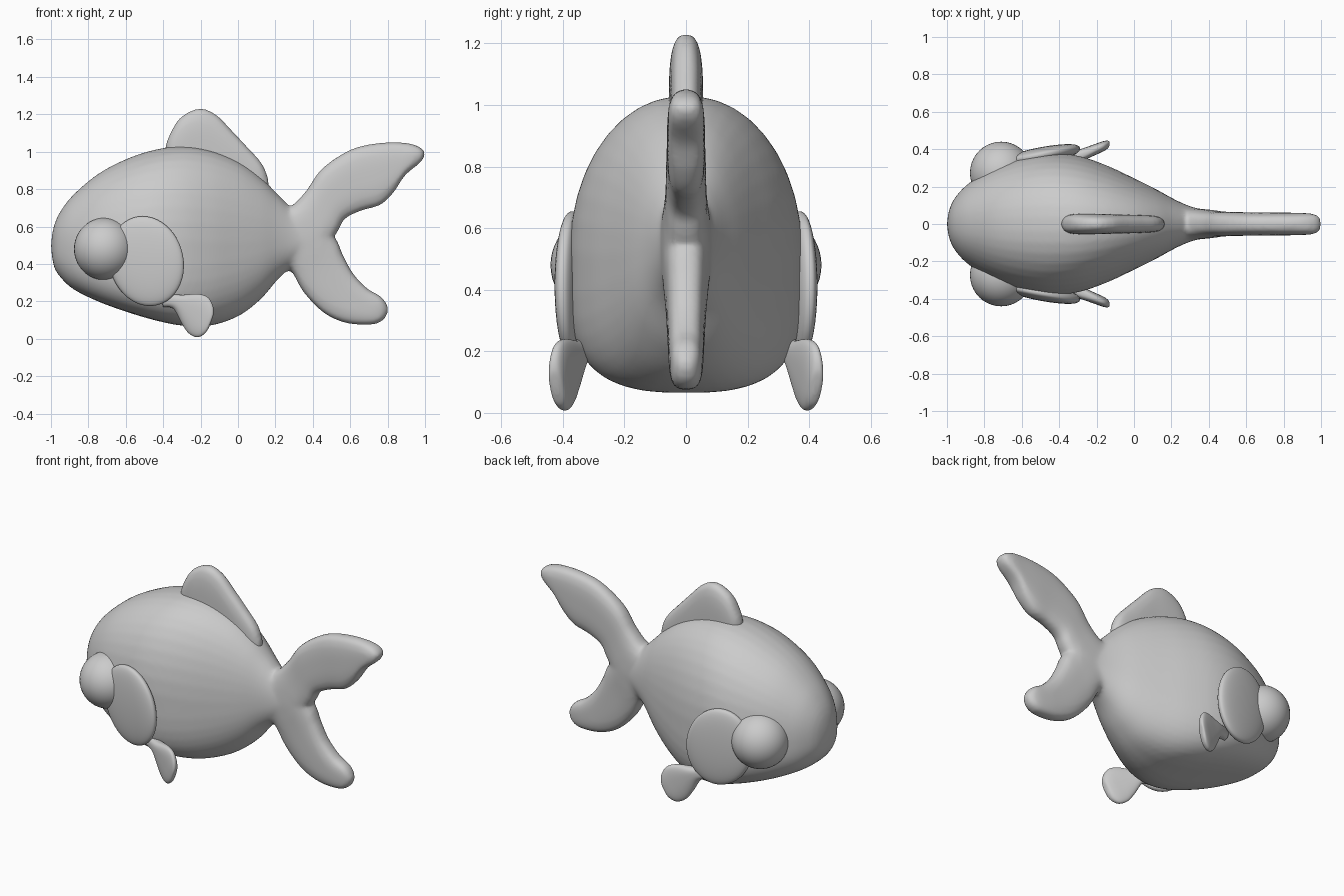
import bpy, bmesh, math
from mathutils import Vector

if "Cube" in bpy.data.objects:
    bpy.data.objects.remove(bpy.data.objects["Cube"])

SEG = 40


def catmull(a, b, c, d, t):
    return [0.5 * (2*q + (r-p)*t + (2*p-5*q+4*r-s)*t*t + (3*q-p-3*r+s)*t**3)
            for p, q, r, s in zip(a, b, c, d)]


def resample(rows, steps=6):
    out = []
    for i in range(len(rows) - 1):
        a, d = rows[max(i-1, 0)], rows[min(i+2, len(rows)-1)]
        out += [catmull(a, rows[i], rows[i+1], d, k/steps) for k in range(steps)]
    return out + [list(rows[-1])]


def power(v, n):
    return math.copysign(abs(v) ** (2 / n), v)


def loft(bm, rows, n_up=2.5, y_of=lambda x: 0):
    """Row: top x, top z, bottom x, bottom z, half thickness, widest height, lower exponent."""
    rings = []
    for px, pz, qx, qz, h, f, n_low in resample(rows):
        ring = []
        for k in range(SEG):
            a = 2 * math.pi * (k + 0.5) / SEG
            c, s = math.cos(a), math.sin(a)
            n = n_up if s > 0 else n_low
            t = f + power(s, n) * ((1 - f) if s > 0 else f)
            x, z = qx + (px-qx)*t, qz + (pz-qz)*t
            ring.append(bm.verts.new((x, y_of(x) + max(h, .004)*power(c, n), z)))
        rings.append(ring)
    for r0, r1 in zip(rings, rings[1:]):
        for k in range(SEG):
            j = (k + 1) % SEG
            bm.faces.new((r0[k], r0[j], r1[j], r1[k]))
    bm.faces.new(rings[0])
    bm.faces.new(rings[-1])


def fin(bm, rows, n=3, y_of=lambda x: 0):
    loft(bm, [(*r, .5, n) for r in rows], n, y_of)


def finish(bm, name, voxel=None):
    bmesh.ops.recalc_face_normals(bm, faces=bm.faces)
    me = bpy.data.meshes.new(name)
    bm.to_mesh(me)
    bm.free()
    for p in me.polygons:
        p.use_smooth = True
    ob = bpy.data.objects.new(name, me)
    bpy.context.collection.objects.link(ob)
    if voxel:
        m = ob.modifiers.new("blend", 'REMESH')
        m.mode, m.voxel_size, m.use_smooth_shade = 'VOXEL', voxel, True
        s = ob.modifiers.new("soften", 'SMOOTH')
        s.factor, s.iterations = .5, 6
    return ob


# Body: x, top, bottom, half width, lower squareness
body = [(-1.0, .51, .49, .01, 2.2), (-.985, .60, .39, .085, 2.3), (-.95, .68, .33, .15, 2.5),
        (-.88, .77, .265, .22, 2.9), (-.75, .88, .20, .30, 3.4), (-.6, .96, .145, .355, 3.7),
        (-.45, 1.01, .10, .38, 3.7), (-.3, 1.03, .07, .365, 3.4), (-.15, 1.01, .07, .315, 3),
        (0, .95, .12, .245, 2.6), (.12, .865, .21, .185, 2.4), (.22, .765, .325, .13, 2.3),
        (.3, .69, .39, .095, 2.2), (.4, .63, .45, .065, 2.2), (.46, .57, .51, .03, 2.2)]
bm = bmesh.new()
loft(bm, [(x, t, x, b, h, .42, n) for x, t, b, h, n in body], 2.2)

# Tail lobes, blended into the body
fin(bm, [(.2, .68, .24, .42, .09), (.28, .705, .44, .46, .08), (.36, .785, .53, .57, .068),
         (.45, .91, .57, .64, .065), (.6, 1.01, .66, .685, .062), (.74, 1.045, .76, .715, .062),
         (.87, 1.05, .83, .78, .06), (.95, 1.035, .89, .87, .058), (.99, 1.01, .96, .93, .048),
         (1.0, .985, .99, .96, .02)])
fin(bm, [(.24, .66, .2, .43, .09), (.44, .62, .28, .37, .08), (.525, .53, .35, .25, .068),
         (.56, .45, .45, .145, .062), (.615, .35, .55, .092, .058), (.69, .27, .65, .075, .055),
         (.765, .225, .74, .08, .048), (.8, .175, .785, .11, .03), (.802, .155, .8, .14, .01)])
finish(bm, "body_and_tail", .014)

# Dorsal fin
bm = bmesh.new()
fin(bm, [(-.39, 1.02, -.37, .9, .02), (-.37, 1.08, -.34, .88, .045), (-.31, 1.18, -.29, .85, .055),
         (-.21, 1.23, -.21, .84, .055), (-.12, 1.20, -.12, .82, .052), (-.03, 1.11, -.04, .8, .05),
         (.05, 1.025, .03, .76, .047), (.125, .94, .09, .72, .043), (.16, .86, .12, .7, .03),
         (.165, .8, .13, .7, .015)], 2.8)
finish(bm, "dorsal_fin", .012)

for side, tag in ((-1, "near"), (1, "far")):
    # Bulging eye
    bm = bmesh.new()
    bmesh.ops.create_uvsphere(bm, u_segments=40, v_segments=24, radius=.167)
    bmesh.ops.translate(bm, verts=bm.verts, vec=(-.71, side*.273, .48))
    finish(bm, "eye_" + tag)

    # Gill cover, flared outward at the rear edge
    bm = bmesh.new()
    bmesh.ops.create_uvsphere(bm, u_segments=48, v_segments=24, radius=1)
    for v in bm.verts:
        x, y, z = v.co
        v.co = (-.49 + .2*x - .02*z, side*(.367 + .036*x + .045*power(y, 2.6)), .415 + .24*z)
    finish(bm, "gill_cover_" + tag)

    # Pectoral fin
    bm = bmesh.new()
    fin(bm, [(-.42, .25, -.40, .17, .03), (-.31, .235, -.345, .16, .035), (-.22, .24, -.30, .08, .032),
             (-.165, .225, -.265, .03, .03), (-.137, .185, -.22, .008, .028),
             (-.13, .14, -.18, .025, .022), (-.14, .10, -.155, .06, .008)], 2.5,
        lambda x: side*(.425 + .4*(x + .14)))
    finish(bm, "pectoral_fin_" + tag)
